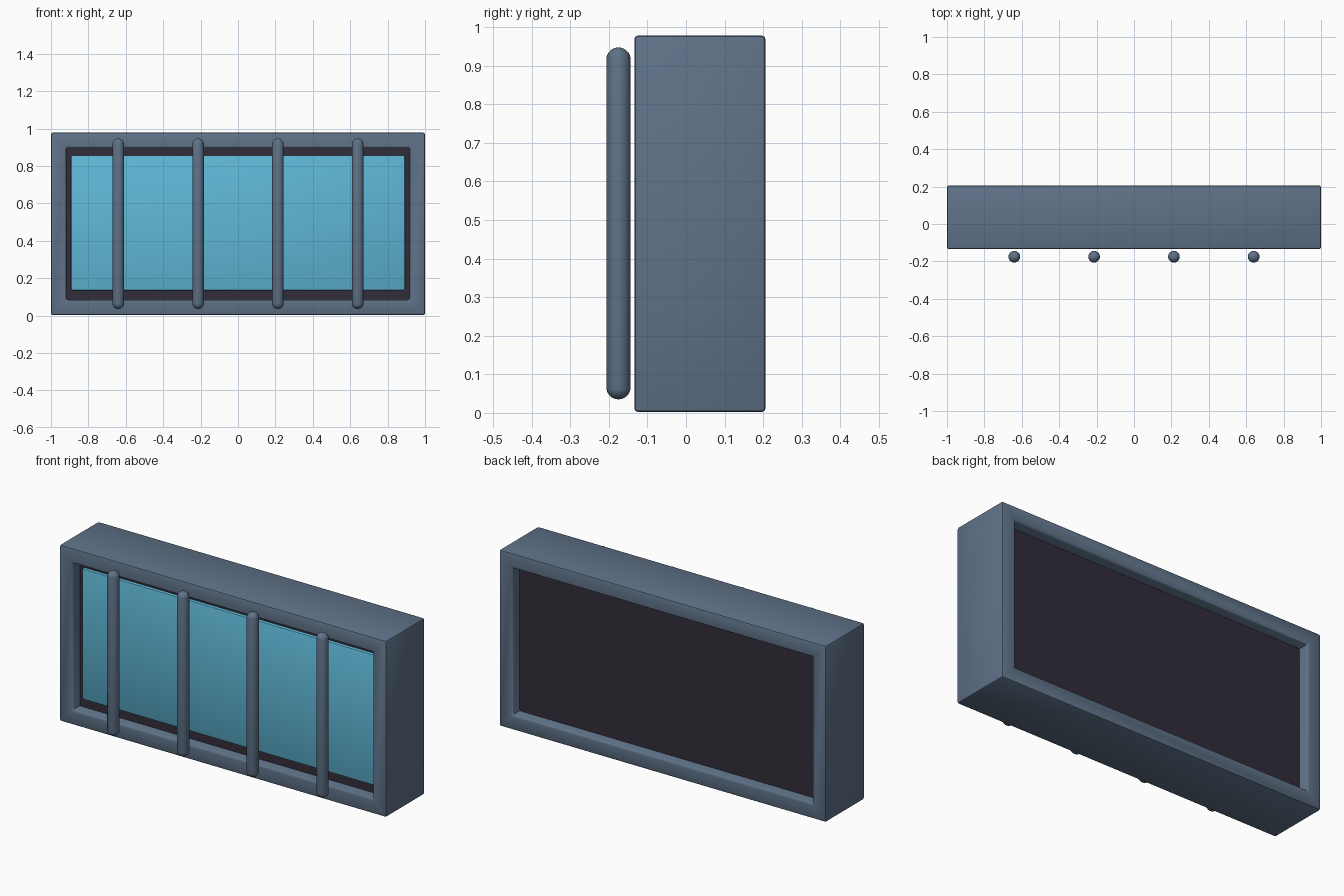
import bpy, bmesh
from mathutils import Matrix

if "Cube" in bpy.data.objects:
    bpy.data.objects.remove(bpy.data.objects["Cube"])


def material(name, rgb):
    m = bpy.data.materials.new(name)
    m.diffuse_color = (*rgb, 1)
    m.use_nodes = True
    m.node_tree.nodes["Principled BSDF"].inputs["Base Color"].default_value = m.diffuse_color
    return m


STEEL = material("slate_metal", (0.115, 0.17, 0.25))
GLASS = material("blue_glass", (0.115, 0.48, 0.68))
DARK = material("dark_backing", (0.032, 0.026, 0.042))


def add_object(name, bm, mat, bevel=0.0):
    bmesh.ops.recalc_face_normals(bm, faces=bm.faces)
    mesh = bpy.data.meshes.new(name)
    bm.to_mesh(mesh)
    bm.free()
    mesh.materials.append(mat)
    ob = bpy.data.objects.new(name, mesh)
    bpy.context.collection.objects.link(ob)
    bpy.context.view_layer.objects.active = ob
    ob.select_set(True)
    if bevel:
        mod = ob.modifiers.new("soft_edges", 'BEVEL')
        mod.width = bevel
        mod.segments = 2
        bpy.ops.object.modifier_apply(modifier=mod.name)
    bpy.ops.object.shade_smooth_by_angle(angle=0.6)
    ob.select_set(False)
    return ob


def box(name, x, y, z, mat, bevel=0.0):
    bm = bmesh.new()
    size = [b - a for a, b in (x, y, z)]
    mid = [(a + b) / 2 for a, b in (x, y, z)]
    bmesh.ops.create_cube(bm, size=1, matrix=Matrix.Translation(mid) @ Matrix.Diagonal((*size, 1)))
    return add_object(name, bm, mat, bevel)


def frame(name, outer, inner, y, z_mid, mat, bevel):
    """Rectangular ring; outer and inner are half sizes in x and z."""
    bm = bmesh.new()
    corners = ((-1, -1), (1, -1), (1, 1), (-1, 1))
    loops = [[bm.verts.new((sx * h[0], yy, z_mid + sz * h[1])) for sx, sz in corners]
             for h, yy in ((outer, y[0]), (outer, y[1]), (inner, y[1]), (inner, y[0]))]
    for a, b in zip(loops, loops[1:] + loops[:1]):
        for i in range(4):
            j = (i + 1) % 4
            bm.faces.new((a[i], a[j], b[j], b[i]))
    return add_object(name, bm, mat, bevel)


def capsule(name, x, y, z, r, mat):
    bm = bmesh.new()
    # odd ring count leaves a middle band that stretches into the shaft
    bmesh.ops.create_uvsphere(bm, u_segments=20, v_segments=13, radius=r)
    half = (z[1] - z[0]) / 2 - r
    for v in bm.verts:
        v.co.z += half if v.co.z > 0 else -half
    bmesh.ops.translate(bm, verts=bm.verts, vec=(x, y, (z[0] + z[1]) / 2))
    return add_object(name, bm, mat)


# Outer frame with through opening
frame("window_frame", (1.0, 0.488), (0.918, 0.406), (-0.134, 0.206), 0.49, STEEL, 0.01)
# Dark backing that closes the opening, recessed on both sides
box("backing_panel", (-0.925, 0.925), (-0.072, 0.143), (0.077, 0.903), DARK)
# Glass pane standing slightly proud of the backing
box("glass_pane", (-0.892, 0.892), (-0.09, -0.05), (0.135, 0.857), GLASS, 0.005)
# Four round-ended bars across the front
for i in range(4):
    capsule(f"bar_{i + 1}", -0.64 + i * 1.28 / 3, -0.175, (0.035, 0.947), 0.0315, STEEL)
